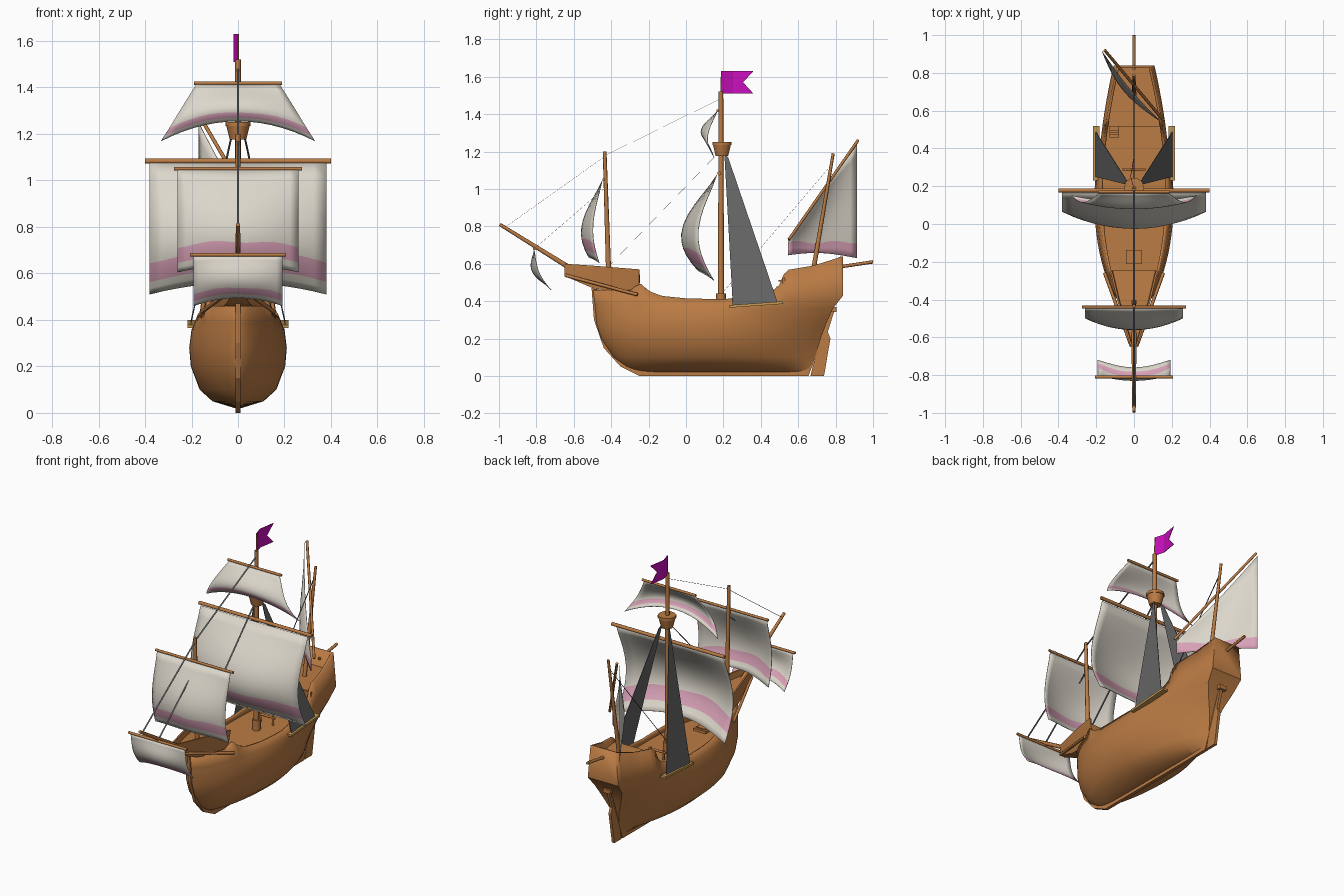
import bpy, bmesh, math
from mathutils import Vector

if "Cube" in bpy.data.objects:
    bpy.data.objects.remove(bpy.data.objects["Cube"])


def mat(name, rgb):
    m = bpy.data.materials.new(name)
    m.diffuse_color = (*rgb, 1)
    m.use_nodes = True
    m.node_tree.nodes["Principled BSDF"].inputs["Base Color"].default_value = m.diffuse_color
    return m


WOOD = mat("brown wood", (0.50, 0.20, 0.058))
TRIM = mat("golden wood", (0.56, 0.32, 0.09))
CLOTH = mat("cream cloth", (0.72, 0.68, 0.60))
PINK = mat("pink stripe", (0.70, 0.36, 0.48))
ROPE = mat("dark rope", (0.13, 0.13, 0.13))
FLAG = mat("magenta flag", (0.58, 0.005, 0.50))


def obj(name, verts, faces, mats=(WOOD,), index=None, thick=0, offset=0, smooth=0):
    me = bpy.data.meshes.new(name)
    me.from_pydata([tuple(v) for v in verts], [], faces)
    for m in mats:
        me.materials.append(m)
    if index:
        for p, i in zip(me.polygons, index):
            p.material_index = i
    bm = bmesh.new()
    bm.from_mesh(me)
    bmesh.ops.remove_doubles(bm, verts=bm.verts, dist=1e-4)
    bmesh.ops.recalc_face_normals(bm, faces=bm.faces)
    bm.to_mesh(me)
    bm.free()
    o = bpy.data.objects.new(name, me)
    bpy.context.collection.objects.link(o)
    if smooth:
        bpy.ops.object.select_all(action='DESELECT')
        bpy.context.view_layer.objects.active = o
        o.select_set(True)
        bpy.ops.object.shade_smooth_by_angle(angle=math.radians(smooth))
    if thick:
        s = o.modifiers.new("thickness", 'SOLIDIFY')
        s.thickness, s.offset = thick, offset
    return o


def grid_faces(nr, nc):
    return [(r * nc + c, r * nc + c + 1, (r + 1) * nc + c + 1, (r + 1) * nc + c)
            for r in range(nr - 1) for c in range(nc - 1)]


def spar(name, a, b, r0, r1=None, n=8, m=WOOD):
    a, b = Vector(a), Vector(b)
    q = (b - a).to_track_quat('Z', 'Y')
    vs = [p + q @ Vector((r * math.cos(t * math.tau / n), r * math.sin(t * math.tau / n), 0))
          for p, r in ((a, r0), (b, r1 or r0)) for t in range(n)]
    fs = [(i, (i + 1) % n, n + (i + 1) % n, n + i) for i in range(n)]
    return obj(name, vs, fs + [tuple(range(n)), tuple(range(n, 2 * n))], (m,), smooth=50)


def box(name, c, s, m=WOOD):
    vs = [(c[0] + i * s[0] / 2, c[1] + j * s[1] / 2, c[2] + k * s[2] / 2)
          for i in (-1, 1) for j in (-1, 1) for k in (-1, 1)]
    return obj(name, vs, [(0, 1, 3, 2), (4, 5, 7, 6), (0, 1, 5, 4), (2, 3, 7, 6), (0, 2, 6, 4), (1, 3, 7, 5)], (m,))


def plate(name, yz, width):
    return obj(name, [(0, y, z) for y, z in yz], [tuple(range(len(yz)))], thick=width)


def interp(pts, x):
    for (a, p), (b, q) in zip(pts, pts[1:]):
        if x <= b:
            return p + (q - p) * max(0, (x - a) / (b - a))
    return pts[-1][1]


# Hull: waterlines (height or rail fraction, bow y, stern y, half width, stern width ratio)
SHEER = [(-.5, .46), (-.29, .46), (-.25, .50), (-.2, .455), (-.13, .428), (0, .415), (.2, .41), (.4, .435),
         (.46, .455), (.505, .49), (.53, .565), (.68, .59), (.84, .64)]
LINES = [(.02, -.25, .66, .012, .3), (.05, -.32, .675, .11, .05), (.10, -.39, .69, .165, .06),
         (.20, -.455, .72, .203, .15), (.28, -.48, .75, .21, .3), (.36, -.487, .785, .2, .48),
         (.25, -.49, .84, .193, .56), (1, -.5, .84, .178, .5)]


def half(line, y):
    _, y0, y1, w, sf = line
    u = min(1, max(0, (y - y0) / (y1 - y0)))
    if u < .5:
        return w * (1 - (1 - u / .5) ** 2.1) ** .62
    return w * (1 - (1 - sf) * ((u - .5) / .5) ** 1.8)


N = 56
verts = []
for side in (1, -1):
    for k in (range(7, -1, -1) if side == 1 else range(8)):
        L = LINES[k]
        for i in range(N):
            u = (i / (N - 1))
            u = u ** 1.6 if u < .1 else u + (.1 ** 1.6 - .1) * (1 - u) / .9
            y = L[1] + (L[2] - L[1]) * u
            z = L[0] if k < 6 else .36 + L[0] * (interp(SHEER, y) - .36)
            verts.append((side * half(L, y), y, z))
faces = grid_faces(16, N)
e = N - 1
faces += [(k * N + e, (k + 1) * N + e, (14 - k) * N + e, (15 - k) * N + e) for k in range(7)]
obj("hull", verts, faces, thick=.014, offset=-1, smooth=35)


# Decks follow the hull outline
def deck(name, ya, yb, z, line, inset):
    vs = []
    for i in range(17):
        y = ya + (yb - ya) * i / 16
        w = max(.004, half(line, y) - inset)
        vs += [(-w, y, z), (w, y, z)]
    obj(name, vs, grid_faces(17, 2), thick=.008)


deck("main_deck", -.47, .53, .37, LINES[5], .008)
deck("poop_deck", .52, .832, .525, LINES[7], .005)
box("poop_bulkhead", (0, .522, .445), (.31, .012, .16))

# Keel, stem, sternpost and rudder
plate("keel_and_stem", [(-.505, .47), (-.492, .3), (-.44, .15), (-.35, .05), (-.25, 0), (.655, 0), (.785, .36),
                        (.7, .3), (.6, .1), (-.2, .08), (-.4, .3), (-.46, .46)], .02)
plate("rudder", [(.665, 0), (.738, 0), (.772, .2), (.758, .235), (.8, .37), (.772, .37), (.706, .16)], .018)
box("rudder_hinge", (0, .79, .355), (.05, .03, .025))

# Forecastle: flared wedge with inset deck
FC = [(-.65, .018, .60, .535), (-.5, .062, .59, .47), (-.4, .09, .582, .45), (-.25, .125, .57, .43)]
vs = []
for y, w, zt, zb in FC:
    vs += [(-w + .012, y + .004, zt - .04), (-w + .01, y, zt), (-w, y, zt), (-w * .8, y, zb),
           (w * .8, y, zb), (w, y, zt), (w - .01, y, zt), (w - .012, y + .004, zt - .04)]
fs = grid_faces(4, 8) + [(r * 8 + 7, r * 8, r * 8 + 8, r * 8 + 15) for r in range(3)]
obj("forecastle", vs, fs + [tuple(range(8)), tuple(range(24, 32))])
for s in (-1, 1):
    spar("forecastle_wale", (s * .015, -.645, .538), (s * .155, -.26, .435), .009)

# Masts and spars
spar("main_mast", (0, .187, .37), (0, .187, 1.52), .017, .012)
spar("main_mast_step", (0, .187, .37), (0, .187, .44), .026)
spar("fore_mast", (0, -.413, .53), (0, -.435, 1.2), .014, .01)
spar("mizzen_mast", (0, .675, .53), (0, .787, 1.19), .013, .008)
spar("bowsprit", (0, -.56, .54), (0, -.995, .81), .014, .009)
spar("stern_boom", (0, .82, .583), (0, 1.0, .61), .009)
spar("main_yard", (-.4, .178, 1.083), (.4, .178, 1.083), .011)
spar("fore_yard", (-.275, -.44, 1.05), (.275, -.44, 1.05), .008)
spar("top_yard", (-.19, .17, 1.418), (.19, .17, 1.418), .008)
spar("sprit_yard", (-.207, -.81, .68), (.207, -.81, .68), .008)
spar("lateen_yard", (.155, .55, .73), (-.155, .92, 1.26), .008)

# Crow's nest
spar("crows_nest", (0, .192, 1.175), (0, .192, 1.235), .035, .05, 10)
spar("crows_nest_rim", (0, .192, 1.235), (0, .192, 1.252), .054, .054, 10)

# Square sails with a wavy pink stripe
ROWS = [0, .1, .2, .3, .4, .5, .6, .68, .75, .82, .9, .95, 1]


def square_sail(name, y0, zt, zb, arch, w0, w1, edge, mid, slant=0, drop=.1):
    vs, nc = [], 15
    for v0 in ROWS:
        for c in range(nc):
            s = 2 * c / (nc - 1) - 1
            v = v0 + .07 * math.sin(6 * s + 1) * v0 * (1 - v0)
            b = 1 - s * s
            belly = (edge + (mid - edge) * b) * math.sin(math.pi * v ** 1.15 * (1 - drop - .12 * b))
            z = zt + (zb + arch * b - zt) * v
            vs.append((s * (w0 + (w1 - w0) * v), y0 + slant * v - belly, z))
    idx = [1 if 8 <= r < 10 else 0 for r in range(len(ROWS) - 1) for c in range(nc - 1)]
    obj(name, vs, grid_faces(len(ROWS), nc), (CLOTH, PINK), idx, .003, 0, 60)


square_sail("main_sail", .165, 1.075, .51, .05, .38, .38, .10, .19, drop=.05)
square_sail("fore_sail", -.448, 1.045, .605, .03, .26, .26, .05, .112)
square_sail("top_sail", .165, 1.412, 1.17, .085, .18, .33, .05, .085)
square_sail("sprit_sail", -.812, .675, .46, .035, .192, .192, .03, .075, slant=.10)

# Lateen sail, pink along its foot
vs, nc = [], 13
for r in range(11):
    for c in range(nc):
        u = c / (nc - 1)
        top = Vector((.145 - .305 * u, .552 + .368 * u, .728 + .52 * u))
        foot = .63 + .02 * math.sin(math.pi * u) + .015 * (1 - u)
        line = min(.715 + .008 * math.sin(11 * u), top.z - .005)
        z = top.z + (line - top.z) * r / 8 if r <= 8 else line + (foot - line) * (r - 8) / 2
        v = (top.z - z) / (top.z - foot)
        b = .012 + .05 * math.sin(math.pi * u) * math.sin(math.pi * min(1, .1 + .75 * v))
        vs.append((top.x - .76 * b, top.y - .5 * b, z))
obj("lateen_sail", vs, grid_faces(11, nc), (CLOTH, PINK),
    [int(r >= 8) for r in range(10) for c in range(nc - 1)], .003, 0, 60)

# Shrouds and the channel boards holding them
for s in (-1, 1):
    obj("shroud", [(s * .025, .205, 1.19), (s * .035, .225, 1.17), (s * .203, .49, .392), (s * .203, .25, .38)],
        [(0, 1, 2, 3)], (ROPE,), thick=.003)
    o = box("channel_board", (s * .2, 0, 0), (.034, .29, .014), TRIM)
    o.location = (0, .375, .382)
    o.rotation_euler.x = .07


# Flat rope stays
def stay(name, a, b, w=.005):
    obj(name, [(a[0] - w, *a[1:]), (a[0] + w, *a[1:]), (b[0] + w, *b[1:]), (b[0] - w, *b[1:])],
        [(0, 1, 2, 3)], (ROPE,), thick=.001)


stay("main_top_stay", (0, .18, 1.48), (0, -.43, 1.18))
stay("main_stay", (0, .18, 1.2), (0, -.40, .60))
stay("fore_stay", (0, -.44, 1.17), (0, -.96, .80))
stay("sprit_stay", (0, -.44, 1.0), (0, -.80, .69))
stay("mizzen_stay", (0, .77, 1.12), (0, .2, .45), .003)

# Flag
obj("flag", [(0, .19, 1.63), (-.018, .25, 1.63), (0, .36, 1.63), (-.008, .305, 1.57),
             (0, .36, 1.51), (-.018, .25, 1.51), (0, .19, 1.51)],
    [(0, 1, 5, 6), (1, 2, 3), (1, 3, 5), (3, 4, 5)], (FLAG,), thick=.003)
spar("flag_pole", (0, .187, 1.5), (0, .19, 1.63), .004, n=6)

# Deck fittings: hatch, pin rail, ladder
box("hatch_frame", (0, -.175, .38), (.085, .075, .02))
box("hatch_cover", (0, -.175, .388), (.06, .05, .016))
for s in (-1, 1):
    spar("bitt_post", (s * .045, .29, .37), (s * .045, .29, .43), .007)
spar("bitt_rail", (-.06, .29, .42), (.06, .29, .42), .007)
for i in range(4):
    box("ladder_step", (-.105, .505 - i * .012, .51 - i * .036), (.05, .02, .008))
